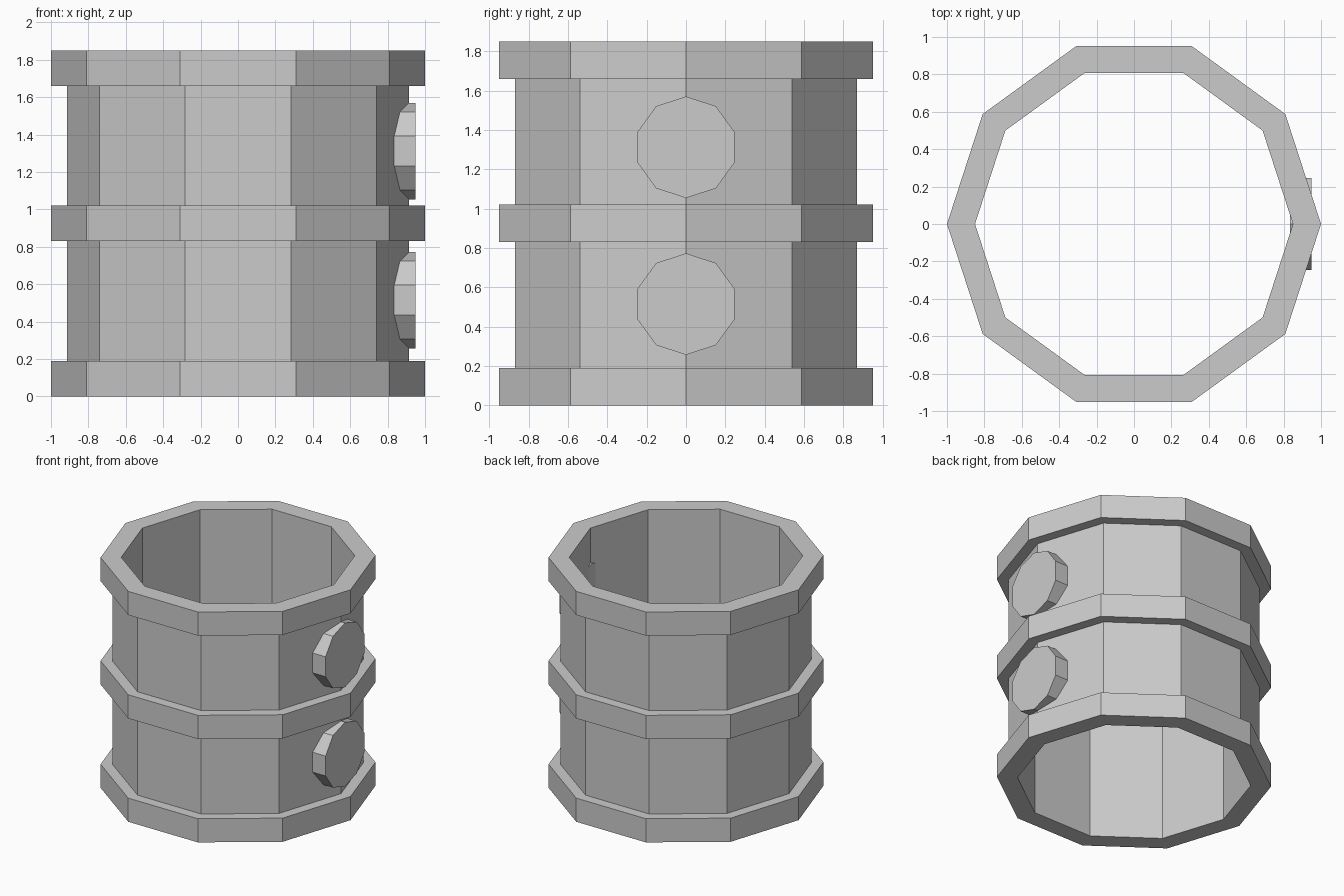
import bpy, bmesh
from math import cos, sin, pi

if "Cube" in bpy.data.objects:
    bpy.data.objects.remove(bpy.data.objects["Cube"])

SIDES = 10


def lathe(name, profile):
    """Sweep a closed (radius, z) profile round the z axis in flat facets."""
    bm = bmesh.new()
    rings = []
    for i in range(SIDES):
        a = 2 * pi * i / SIDES
        rings.append([bm.verts.new((r * cos(a), r * sin(a), z)) for r, z in profile])
    n = len(profile)
    for i in range(SIDES):
        p, q = rings[i], rings[(i + 1) % SIDES]
        for j in range(n):
            k = (j + 1) % n
            bm.faces.new((p[j], q[j], q[k], p[k]))
    bmesh.ops.recalc_face_normals(bm, faces=bm.faces)
    mesh = bpy.data.meshes.new(name)
    bm.to_mesh(mesh)
    bm.free()
    obj = bpy.data.objects.new(name, mesh)
    bpy.context.collection.objects.link(obj)
    return obj


# Open ten-sided tube with three raised bands
BAND, WALL, BORE = 1.0, 0.915, 0.85
profile = [(BORE, 0)]
for z0, z1 in ((0, 0.19), (0.83, 1.02), (1.66, 1.85)):
    if z0 > 0:
        profile.append((WALL, z0))
    profile += [(BAND, z0), (BAND, z1)]
    if z1 < 1.85:
        profile.append((WALL, z1))
profile.append((BORE, 1.85))
lathe("barrel_shell", profile)

# Two round plugs set into the right-hand edge
for name, z in (("lower_plug", 0.515), ("upper_plug", 1.312)):
    bpy.ops.mesh.primitive_cylinder_add(
        vertices=SIDES, radius=0.258, depth=0.115,
        location=(0.8925, 0, z), rotation=(pi / 2, 0, pi / 2))
    bpy.context.object.name = name
